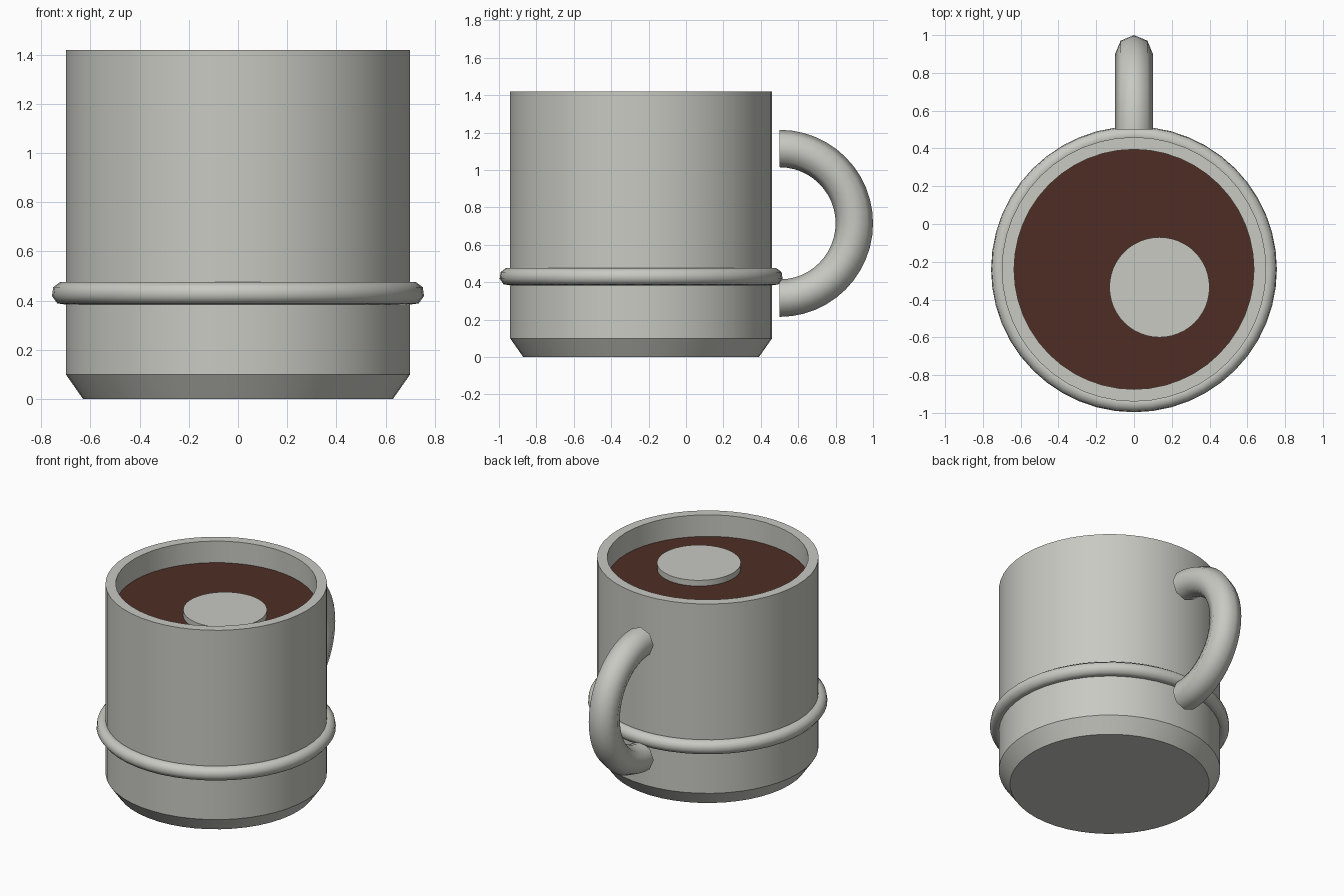
import bpy
import bmesh
from math import sin, cos, pi, radians
from mathutils import Vector

if "Cube" in bpy.data.objects:
    bpy.data.objects.remove(bpy.data.objects["Cube"], do_unlink=True)

SIDES = 48
CUP_Y = -0.24


def material(name, rgb):
    mat = bpy.data.materials.new(name)
    mat.use_nodes = True
    mat.diffuse_color = (*rgb, 1)
    bsdf = mat.node_tree.nodes["Principled BSDF"]
    bsdf.inputs["Base Color"].default_value = (*rgb, 1)
    return mat


def lathe(name, points, mat, centre, axis=(0, 0, 1), angle=2 * pi,
          steps=SIDES, closed=False, smooth=30):
    """Spin a profile of points around an axis through the origin."""
    bm = bmesh.new()
    verts = [bm.verts.new(p) for p in points]
    for a, b in zip(verts, verts[1:]):
        bm.edges.new((a, b))
    if closed:
        bm.edges.new((verts[-1], verts[0]))
    bmesh.ops.spin(bm, geom=bm.verts[:] + bm.edges[:], cent=(0, 0, 0),
                   axis=Vector(axis), angle=angle, steps=steps)
    bmesh.ops.remove_doubles(bm, verts=bm.verts[:], dist=0.0005)
    bmesh.ops.holes_fill(bm, edges=bm.edges[:], sides=SIDES)
    bmesh.ops.recalc_face_normals(bm, faces=bm.faces[:])
    mesh = bpy.data.meshes.new(name)
    bm.to_mesh(mesh)
    bm.free()
    mesh.materials.append(mat)
    obj = bpy.data.objects.new(name, mesh)
    obj.location = centre
    bpy.context.collection.objects.link(obj)
    bpy.ops.object.select_all(action='DESELECT')
    obj.select_set(True)
    bpy.context.view_layer.objects.active = obj
    bpy.ops.object.shade_smooth_by_angle(angle=radians(smooth))
    return obj


def outline(pairs):
    return [(r, 0, z) for r, z in pairs]


def octagon(radius, phase=0.0):
    return [(radius * cos(phase + i * pi / 4), radius * sin(phase + i * pi / 4))
            for i in range(8)]


ceramic = material("pale_ceramic", (0.58, 0.585, 0.54))
cocoa = material("dark_brown_drink", (0.076, 0.027, 0.017))

# Hollow cup with a chamfered foot
lathe("cup", outline([(0, 0), (0.63, 0), (0.70, 0.10), (0.70, 1.42),
                      (0.635, 1.42), (0.635, 0.10), (0, 0.10)]),
      ceramic, (0, CUP_Y, 0))

# Raised band around the lower body
lathe("band", [(0.71 + u, 0, v) for u, v in octagon(0.048, radians(-14))],
      ceramic, (0, CUP_Y, 0.43), closed=True, smooth=60)

# Half-ring handle at the back
lathe("handle", [(u, 0, 0.4 + v) for u, v in octagon(0.1)],
      ceramic, (0, 0.5, 0.715), axis=(1, 0, 0), angle=-pi, steps=24,
      closed=True, smooth=60)

# Drink surface and the floating disc
lathe("drink", outline([(0, 0), (0.635, 0), (0.635, 0.02), (0, 0.02)]),
      cocoa, (0, CUP_Y, 1.25))
lathe("floating_disc", outline([(0, 0), (0.265, 0), (0.265, 0.06), (0, 0.06)]),
      ceramic, (0.135, -0.335, 1.25))
